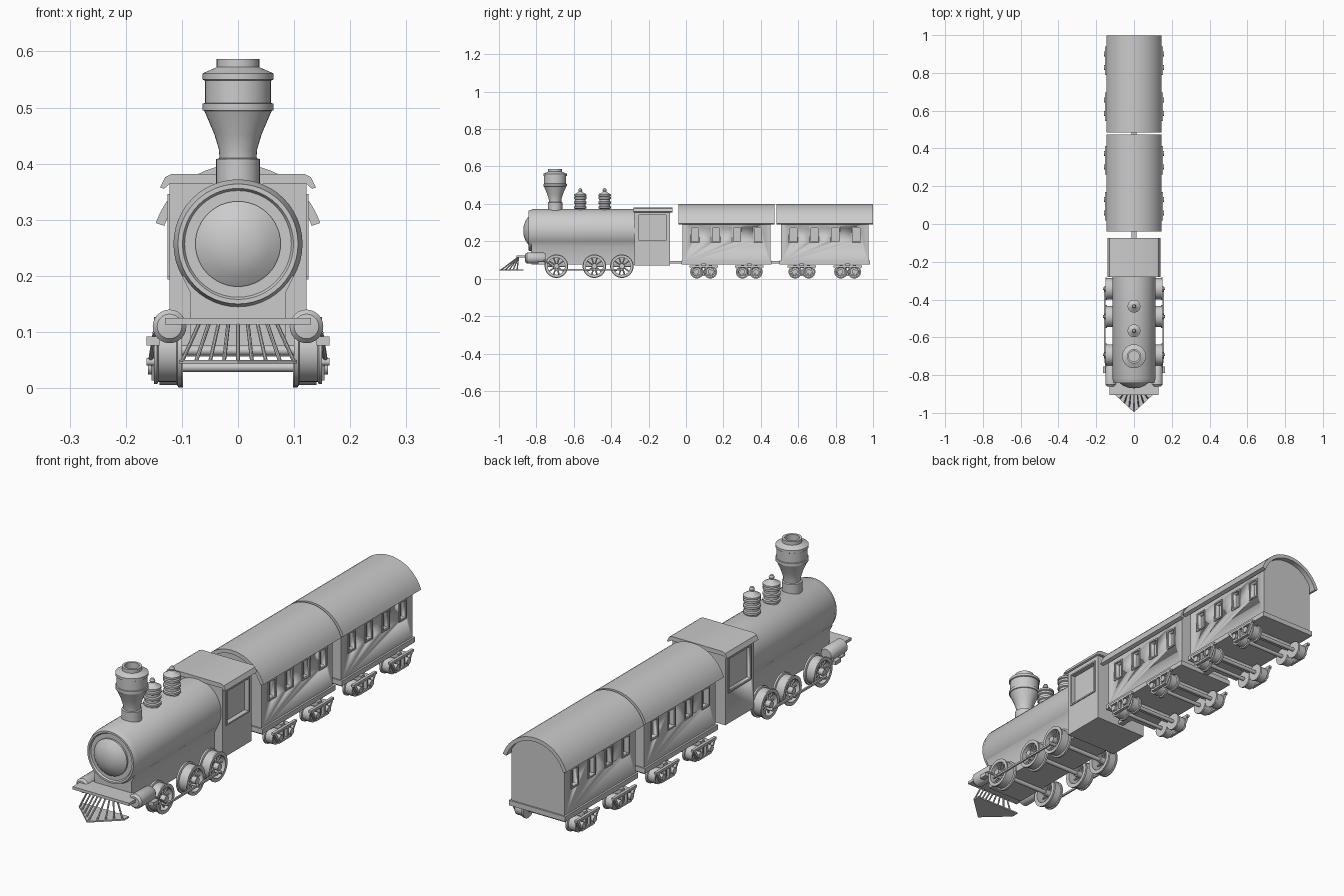
import bpy, bmesh, math
from mathutils import Matrix, Vector

if "Cube" in bpy.data.objects:
    bpy.data.objects.remove(bpy.data.objects["Cube"], do_unlink=True)

grey = bpy.data.materials.new("plain grey")
grey.use_nodes = True
colour = (0.6, 0.6, 0.6, 1)
grey.diffuse_color = colour
grey.node_tree.nodes["Principled BSDF"].inputs["Base Color"].default_value = colour


def finish(name, bm, angle=35):
    bmesh.ops.recalc_face_normals(bm, faces=bm.faces)
    mesh = bpy.data.meshes.new(name)
    bm.to_mesh(mesh)
    bm.free()
    mesh.materials.append(grey)
    obj = bpy.data.objects.new(name, mesh)
    bpy.context.collection.objects.link(obj)
    bpy.ops.object.select_all(action="DESELECT")
    obj.select_set(True)
    bpy.context.view_layer.objects.active = obj
    bpy.ops.object.shade_smooth_by_angle(angle=math.radians(angle))
    return obj


def add_box(bm, x0, x1, y0, y1, z0, z1):
    m = Matrix.Translation(((x0 + x1) / 2, (y0 + y1) / 2, (z0 + z1) / 2))
    m = m @ Matrix.Diagonal((x1 - x0, y1 - y0, z1 - z0, 1))
    bmesh.ops.create_cube(bm, size=1, matrix=m)


def box(name, *bounds):
    bm = bmesh.new()
    add_box(bm, *bounds)
    return finish(name, bm)


def add_rod(bm, a, b, r, n=12):
    a, b = Vector(a), Vector(b)
    d = b - a
    m = Matrix.Translation((a + b) / 2) @ d.to_track_quat("Z", "Y").to_matrix().to_4x4()
    bmesh.ops.create_cone(bm, cap_ends=True, segments=n, radius1=r, radius2=r,
                          depth=d.length, matrix=m)


def add_lathe(bm, profile, centre, axis="Z", n=32, closed=False):
    """Spin (radius, height) points around an axis through centre."""
    vec = {"X": Vector((1, 0, 0)), "Y": Vector((0, 1, 0)), "Z": Vector((0, 0, 1))}[axis]
    side = Vector((0, 1, 0)) if axis == "X" else Vector((1, 0, 0))
    c = Vector(centre)
    pts = profile + profile[:1] if closed else profile
    verts = [bm.verts.new(c + side * r + vec * h) for r, h in pts]
    edges = [bm.edges.new(pair) for pair in zip(verts, verts[1:])]
    bmesh.ops.spin(bm, geom=verts + edges, cent=c, axis=vec, angle=math.tau, steps=n)
    bmesh.ops.remove_doubles(bm, verts=bm.verts, dist=0.00005)


def lathe(name, *args, **kw):
    bm = bmesh.new()
    add_lathe(bm, *args, **kw)
    return finish(name, bm)


def add_prism(bm, points, a, b, axis="Y"):
    """Extrude an outline between a and b: XZ along Y, YZ along X, XY along Z."""
    place = {"Y": lambda p, t: (p[0], t, p[1]), "X": lambda p, t: (t, *p),
             "Z": lambda p, t: (*p, t)}[axis]
    low = [bm.verts.new(place(p, a)) for p in points]
    high = [bm.verts.new(place(p, b)) for p in points]
    bm.faces.new(low)
    bm.faces.new(high)
    for i in range(len(points)):
        j = (i + 1) % len(points)
        bm.faces.new((low[i], low[j], high[j], high[i]))


def prism(name, *args, **kw):
    bm = bmesh.new()
    add_prism(bm, *args, **kw)
    return finish(name, bm)


def arc(r, cz, half, n=20):
    return [(r * math.sin(half * (2 * i / n - 1)), cz + r * math.cos(half * (2 * i / n - 1)))
            for i in range(n + 1)]


def cut_windows(body, half, windows, depth):
    """Recess window openings into both side walls and rim each with a thin frame."""
    cut, rims = bmesh.new(), bmesh.new()
    for y0, y1, z0, z1 in windows:
        for s in (-1, 1):
            xs = sorted((s * (half - depth), s * (half + 0.02)))
            add_box(cut, *xs, y0, y1, z0, z1)
            xr = sorted((s * (half - 0.002), s * (half + 0.004)))
            t = 0.006
            add_box(rims, *xr, y0 - t, y0, z0 - t, z1 + t)
            add_box(rims, *xr, y1, y1 + t, z0 - t, z1 + t)
            add_box(rims, *xr, y0, y1, z0 - t, z0)
            add_box(rims, *xr, y0, y1, z1, z1 + t)
    finish(body.name + "_window_frames", rims)
    cutter = finish("window_cutter", cut)
    cutter.hide_render = True
    mod = body.modifiers.new("windows", "BOOLEAN")
    mod.object, mod.solver = cutter, "EXACT"
    bpy.context.view_layer.objects.active = body
    bpy.ops.object.modifier_apply(modifier=mod.name)
    bpy.data.objects.remove(cutter, do_unlink=True)


# Boiler with rounded nose, and the frame under it
lathe("boiler", [(0, -0.87), (0.03, -0.867), (0.055, -0.857), (0.076, -0.842), (0.076, -0.835),
                 (0.095, -0.835), (0.099, -0.842), (0.107, -0.842), (0.11, -0.83),
                 (0.115, -0.818), (0.115, -0.27), (0, -0.27)], (0, 0, 0.257), "Y", 48)
prism("boiler_frame", [(-0.085, 0.075), (0.085, 0.075), (0.085, 0.17), (0.1, 0.2),
                       (-0.1, 0.2), (-0.085, 0.17)], -0.825, -0.27)

# Smokestack
lathe("smokestack", [(0.039, 0.35), (0.039, 0.408), (0.033, 0.41), (0.034, 0.425), (0.042, 0.452),
                     (0.06, 0.494), (0.063, 0.495), (0.063, 0.507), (0.059, 0.508),
                     (0.059, 0.548), (0.063, 0.55), (0.063, 0.561), (0.04, 0.571),
                     (0.038, 0.572), (0.038, 0.587), (0.028, 0.587), (0.028, 0.53), (0, 0.53)],
      (0, -0.70, 0))

# Ribbed steam domes
for name, y in (("front_steam_dome", -0.565), ("rear_steam_dome", -0.435)):
    outline = [(0.028, 0.355)]
    for z in (0.374, 0.399, 0.424):
        outline += [(0.028, z), (0.034, z + 0.003), (0.034, z + 0.012), (0.028, z + 0.015)]
    outline += [(0.034, 0.442), (0.034, 0.45), (0.012, 0.463), (0.009, 0.467), (0.011, 0.474),
                (0.007, 0.482), (0, 0.484)]
    lathe(name, outline, (0, y, 0), n=24)

# Cab with curved-edge roof
cab = box("cab", -0.122, 0.122, -0.275, -0.085, 0.07, 0.366)
cut_windows(cab, 0.122, [(-0.25, -0.108, 0.205, 0.34)], 0.016)
edge = [(0.118, 0.382), (0.13, 0.376), (0.139, 0.358), (0.132, 0.355), (0.122, 0.364)]
prism("cab_roof", edge + [(-x, z) for x, z in reversed(edge)], -0.28, -0.073)

# Front beam, steam cylinders and pilot
box("front_beam", -0.13, 0.13, -0.905, -0.82, 0.113, 0.125)
for side, s in (("left", 1), ("right", -1)):
    lathe(side + "_steam_cylinder", [(0, -0.862), (0.022, -0.859), (0.03, -0.85), (0.03, -0.76),
                                     (0.024, -0.75), (0, -0.75)], (s * 0.122, 0, 0.11), "Y", 24)
prism("pilot_plate", [(-0.105, -0.9), (0, -0.997), (0.105, -0.9), (0.105, -0.87),
                      (-0.105, -0.87)], 0.044, 0.05, axis="Z")
bars = bmesh.new()
for i in range(-4, 5):
    t = i / 4
    add_rod(bars, (t * 0.068, -0.895, 0.118), (t * 0.1, -0.988 + 0.085 * abs(t), 0.047), 0.0035, 8)
finish("pilot_bars", bars)

# Driving wheels: flange, rim, spokes, hub and axle
drive_y, drive_z = (-0.693, -0.49, -0.343), 0.067
for name, y in zip(("front", "middle", "rear"), drive_y):
    bm = bmesh.new()
    add_rod(bm, (-0.14, y, drive_z), (0.14, y, drive_z), 0.009)
    for s in (-1, 1):
        rim = [(0.046, 0.1), (0.063, 0.1), (0.063, 0.108), (0.056, 0.11), (0.056, 0.142),
               (0.06, 0.144), (0.06, 0.15), (0.046, 0.15)]
        add_lathe(bm, [(r, s * h) for r, h in rim], (0, y, drive_z), "X", 32, True)
        add_rod(bm, (s * 0.1, y, drive_z), (s * 0.156, y, drive_z), 0.014, 16)
        for k in range(10):
            a = math.tau * k / 10
            add_rod(bm, (s * 0.132, y, drive_z),
                    (s * 0.132, y + 0.049 * math.cos(a), drive_z + 0.049 * math.sin(a)), 0.004, 6)
        add_rod(bm, (s * 0.135, y, 0.047), (s * 0.163, y, 0.047), 0.007)
    finish(name + "_driving_wheels", bm)
for side, s in (("left", 1), ("right", -1)):
    x0, x1 = sorted((s * 0.152, s * 0.159))
    box(side + "_coupling_rod", x0, x1, drive_y[0], drive_y[2], 0.043, 0.051)
    bm = bmesh.new()
    add_rod(bm, (s * 0.148, -0.76, 0.1), (s * 0.156, drive_y[0], 0.05), 0.004, 8)
    add_box(bm, *sorted((s * 0.14, s * 0.163)), -0.79, -0.755, 0.076, 0.092)
    finish(side + "_main_rod", bm)


def bogie(name, y):
    """Two axles of small wheels with open side frames."""
    bm = bmesh.new()
    for w in (y - 0.036, y + 0.036):
        add_rod(bm, (-0.155, w, 0.037), (0.155, w, 0.037), 0.008)
        for s in (-1, 1):
            wheel = [(0, 0.098), (0.036, 0.098), (0.036, 0.106), (0.031, 0.108), (0.031, 0.14),
                     (0.024, 0.14), (0.022, 0.134), (0, 0.134)]
            add_lathe(bm, [(r, s * h) for r, h in wheel], (0, w, 0.037), "X", 24)
            add_rod(bm, (s * 0.14, w, 0.037), (s * 0.16, w, 0.037), 0.013, 12)
    for s in (-1, 1):
        xs = sorted((s * 0.142, s * 0.154))
        add_box(bm, *xs, y - 0.076, y + 0.076, 0.06, 0.07)
        add_box(bm, *xs, y - 0.036, y + 0.036, 0.014, 0.022)
        for k in (-1, 1):
            add_prism(bm, [(y + k * 0.076, 0.07), (y + k * 0.066, 0.07),
                           (y + k * 0.03, 0.014), (y + k * 0.042, 0.014)], *xs, axis="X")
            add_box(bm, *xs, *sorted((y + k * 0.01, y + k * 0.018)), 0.02, 0.062)
    add_box(bm, -0.142, 0.142, y - 0.012, y + 0.012, 0.056, 0.08)
    finish(name, bm)


# Passenger cars
for name, y in (("front_car", 0.216), ("rear_car", 0.742)):
    outline = [(-0.122, 0.085), (0.122, 0.085)] + arc(0.144, 0.245, 1.01)[::-1]
    body = prism(name + "_body", outline, y - 0.235, y + 0.235)
    cut_windows(body, 0.122, [(y + k * 0.112 - 0.019, y + k * 0.112 + 0.019, 0.2, 0.272)
                              for k in (-1.5, -0.5, 0.5, 1.5)], 0.02)
    box(name + "_sill", -0.13, 0.13, y - 0.241, y + 0.241, 0.077, 0.098)
    prism(name + "_roof", arc(0.155, 0.244, 1.24) + arc(0.139, 0.244, 1.24)[::-1],
          y - 0.257, y + 0.257)
    for end, k in (("front", -1), ("rear", 1)):
        bogie(name + "_" + end + "_bogie", y + k * 0.122)

# Couplings
for name, a, b in (("front_coupling", -0.09, -0.02), ("rear_coupling", 0.45, 0.51)):
    box(name, -0.012, 0.012, a, b, 0.08, 0.094)
